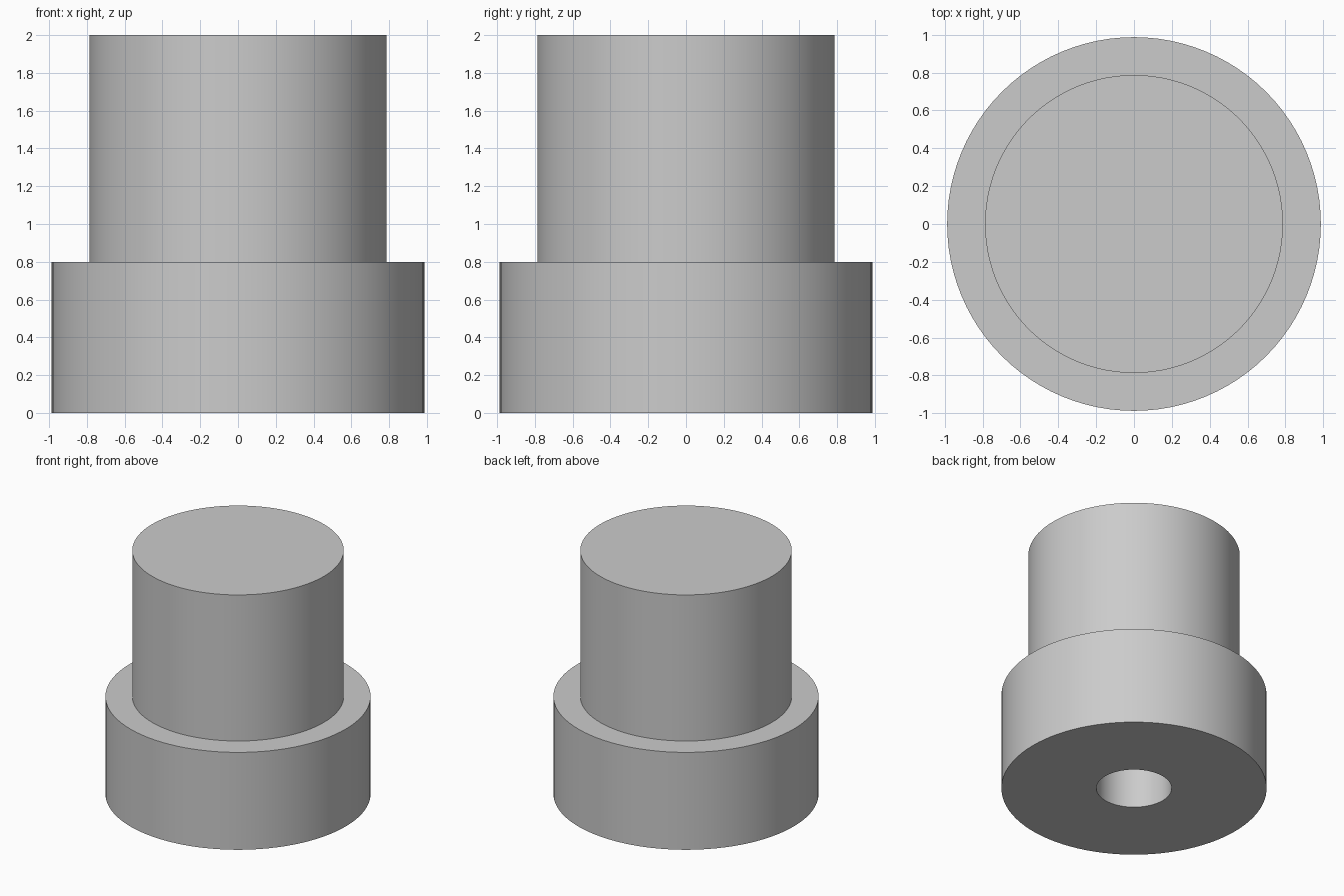
import bpy
import bmesh
import math

SEGMENTS = 96

if "Cube" in bpy.data.objects:
    bpy.data.objects.remove(bpy.data.objects["Cube"], do_unlink=True)

# Plain grey finish
grey = bpy.data.materials.new("plain_grey")
grey.use_nodes = True
colour = (0.6, 0.6, 0.6, 1)
grey.diffuse_color = colour
grey.node_tree.nodes["Principled BSDF"].inputs["Base Color"].default_value = colour


def lathe(name, profile):
    """Spin a (radius, height) profile around z into a closed solid."""
    bm = bmesh.new()
    verts = [bm.verts.new((r, 0, z)) for r, z in profile]
    edges = [bm.edges.new(pair) for pair in zip(verts, verts[1:])]
    bmesh.ops.spin(bm, geom=verts + edges, cent=(0, 0, 0), axis=(0, 0, 1),
                   angle=math.tau, steps=SEGMENTS, use_duplicate=False)
    bmesh.ops.remove_doubles(bm, verts=bm.verts, dist=0.0001)
    bmesh.ops.recalc_face_normals(bm, faces=bm.faces)
    mesh = bpy.data.meshes.new(name)
    bm.to_mesh(mesh)
    bm.free()
    mesh.materials.append(grey)
    obj = bpy.data.objects.new(name, mesh)
    bpy.context.collection.objects.link(obj)
    bpy.ops.object.select_all(action="DESELECT")
    obj.select_set(True)
    bpy.context.view_layer.objects.active = obj
    bpy.ops.object.shade_smooth_by_angle(angle=math.radians(30))
    return obj


# Stepped body: blind bore from below, wide base, narrower top
BASE_R, TOP_R, BORE_R = 0.987, 0.787, 0.28
BASE_H, HEIGHT, BORE_H = 0.8, 2.0, 0.8
lathe("stepped_knob", [
    (0, BORE_H), (BORE_R, BORE_H), (BORE_R, 0), (BASE_R, 0),
    (BASE_R, BASE_H), (TOP_R, BASE_H), (TOP_R, HEIGHT), (0, HEIGHT),
])
